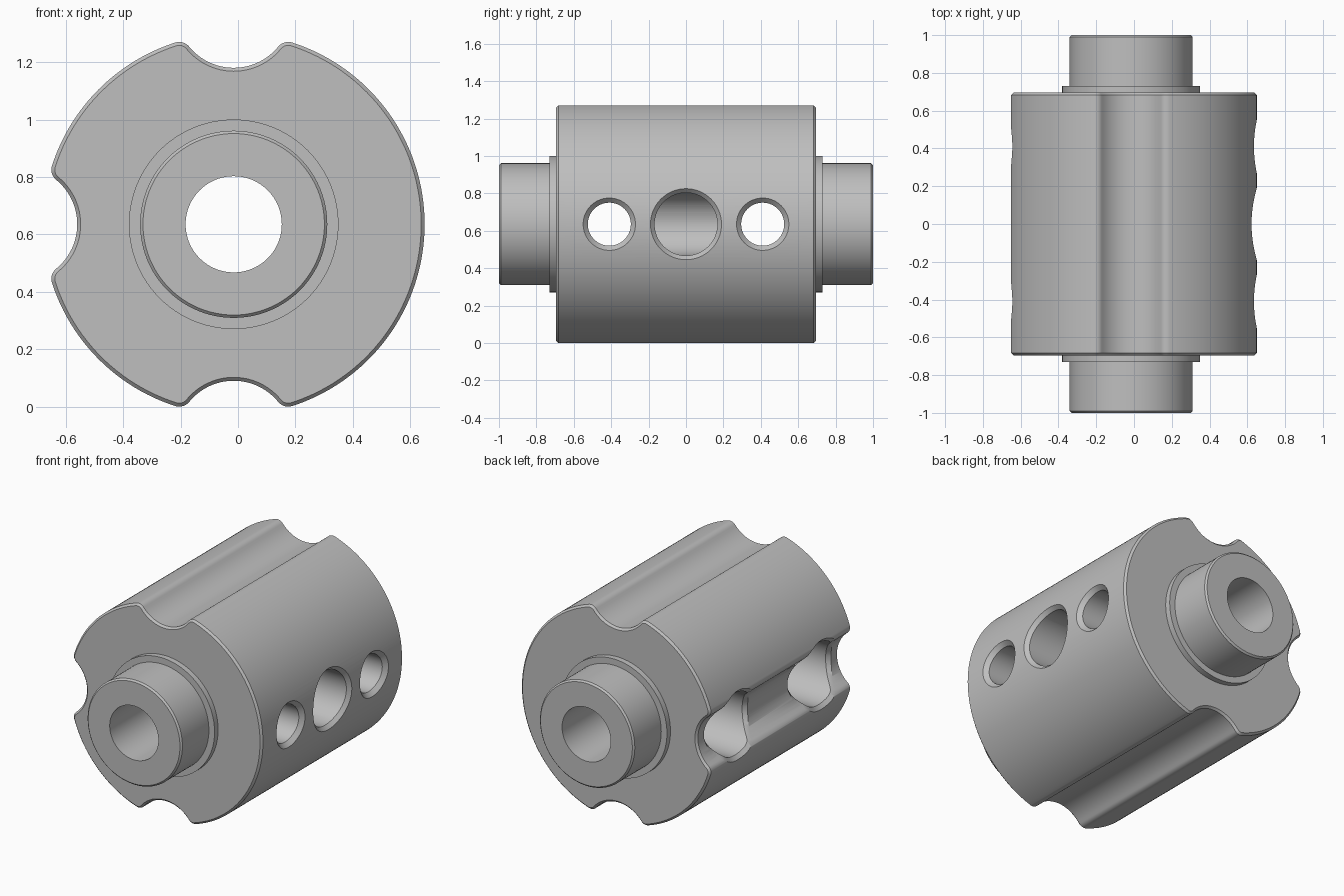
import bpy
import bmesh
from math import sin, cos, pi, atan2, acos, sqrt, tau

cube = bpy.data.objects.get("Cube")
if cube:
    bpy.data.objects.remove(cube, do_unlink=True)

AXIS = (-0.015, 0, 0.635)          # centre line of the whole part
R, GROOVE_R, GROOVE_D, FILLET = 0.665, 0.2, 0.745, 0.045
HALF, BORE, CHAMFER = 0.695, 0.1675, 0.012
FC = R - FILLET                    # distance of fillet centres from the axis
SPREAD = acos((FC**2 + GROOVE_D**2 - (GROOVE_R + FILLET)**2) / (2 * GROOVE_D * FC))
FU, FV = FC * sin(SPREAD), FC * cos(SPREAD)

steel = bpy.data.materials.new("steel grey")
steel.use_nodes = True
steel.diffuse_color = (0.52, 0.52, 0.52, 1)
steel.node_tree.nodes["Principled BSDF"].inputs["Base Color"].default_value = (0.52, 0.52, 0.52, 1)


def loft(name, rings, closed=False):
    """Skin a list of point rings; cap the ends unless the rings form a loop."""
    bm = bmesh.new()
    rows = [[bm.verts.new(p) for p in ring] for ring in rings]
    n = len(rows[0])
    pairs = list(zip(rows, rows[1:]))
    if closed:
        pairs.append((rows[-1], rows[0]))
    else:
        bm.faces.new(rows[0])
        bm.faces.new(rows[-1])
    for a, b in pairs:
        for i in range(n):
            j = (i + 1) % n
            bm.faces.new((a[i], a[j], b[j], b[i]))
    bmesh.ops.recalc_face_normals(bm, faces=bm.faces)
    mesh = bpy.data.meshes.new(name)
    bm.to_mesh(mesh)
    bm.free()
    mesh.materials.append(steel)
    obj = bpy.data.objects.new(name, mesh)
    obj.location = AXIS
    bpy.context.collection.objects.link(obj)
    return obj


def circle(r, y, n=96):
    return [(r * cos(tau * i / n), y, r * sin(tau * i / n)) for i in range(n)]


def arc(c, r, a0, a1, n):
    return [(c[0] + r * cos(a0 + (a1 - a0) * i / n),
             c[1] + r * sin(a0 + (a1 - a0) * i / n)) for i in range(n)]


def polar(r, a):
    return (r * cos(a), r * sin(a))


def body_ring(y, inset):
    """Round outline with three filleted grooves, offset inward by inset."""
    pts = []
    lean = atan2(FU, GROOVE_D - FV)      # half opening of the groove arc
    for g, following in ((pi / 2, pi), (pi, 1.5 * pi), (1.5 * pi, 2.5 * pi)):
        first, second = polar(FC, g - SPREAD), polar(FC, g + SPREAD)
        f = FILLET - inset
        pts += arc(first, f, g - SPREAD, g + lean, 8)
        pts += arc(polar(GROOVE_D, g), GROOVE_R + inset, g + pi + lean, g + pi - lean, 24)
        pts += arc(second, f, g - lean, g + SPREAD, 8)
        steps = 24 if following - g < 2 else 84
        pts += arc((0, 0), R - inset, g + SPREAD, following - SPREAD, steps)
    return [(x, y, z) for x, z in pts]


def round_surface(z):
    return sqrt(R * R - z * z)


def groove_surface(z):
    h = abs(z)
    if h < FU * GROOVE_R / (GROOVE_R + FILLET):
        return GROOVE_D - sqrt(GROOVE_R**2 - h * h)
    if h < FU * R / FC:
        return FV + sqrt(FILLET**2 - (h - FU)**2)
    return round_surface(h)


def hole_cutter(side, y, r, rim, surface, start):
    """Hole along x whose chamfered rim follows the outer surface."""
    n, over = 64, 0.01
    angles = [tau * i / n for i in range(n)]

    def ring(rad, depth):
        return [(side * depth(rim * sin(t)), y + rad * cos(t), rad * sin(t)) for t in angles]
    return loft("hole_cutter", [
        ring(r, lambda z: start),
        ring(r, lambda z: surface(z) - (rim - r)),
        ring(rim + over, lambda z: surface(z) + over),
        ring(rim + over, lambda z: 1)])


def cut(target, cutter):
    cutter.hide_render = True
    mod = target.modifiers.new("cut", 'BOOLEAN')
    mod.operation, mod.solver, mod.object = 'DIFFERENCE', 'EXACT', cutter
    bpy.context.view_layer.objects.active = target
    bpy.ops.object.modifier_apply(modifier=mod.name)
    bpy.data.objects.remove(cutter, do_unlink=True)


# Grooved main body with chamfered ends
body = loft("body", [body_ring(-HALF, CHAMFER), body_ring(CHAMFER - HALF, 0),
                     body_ring(HALF - CHAMFER, 0), body_ring(HALF, CHAMFER)])

# Central bore, cross hole, bolt holes and their counterbores in the side groove
cut(body, loft("bore_cutter", [circle(BORE, -1), circle(BORE, 1)]))
cut(body, hole_cutter(1, 0, 0.168, 0.19, round_surface, 0))
for y in (-0.41, 0.41):
    cut(body, hole_cutter(1, y, 0.115, 0.14, round_surface, -0.5))
    cut(body, hole_cutter(-1, y, 0.193, 0.215, groove_surface, 0.25))

# Stepped hollow journals on both ends
parts = [body]
STEPS = ((BORE, HALF), (0.365, HALF), (0.365, 0.73), (0.326, 0.73),
         (0.326, 0.99), (0.316, 1), (BORE, 1))
for name, side in (("front_journal", -1), ("back_journal", 1)):
    parts.append(loft(name, [circle(r, side * y) for r, y in STEPS], closed=True))

# Smooth curved walls, keep machined edges sharp
bpy.ops.object.select_all(action='DESELECT')
for obj in parts:
    obj.select_set(True)
bpy.context.view_layer.objects.active = body
bpy.ops.object.shade_smooth_by_angle(angle=pi / 6)
